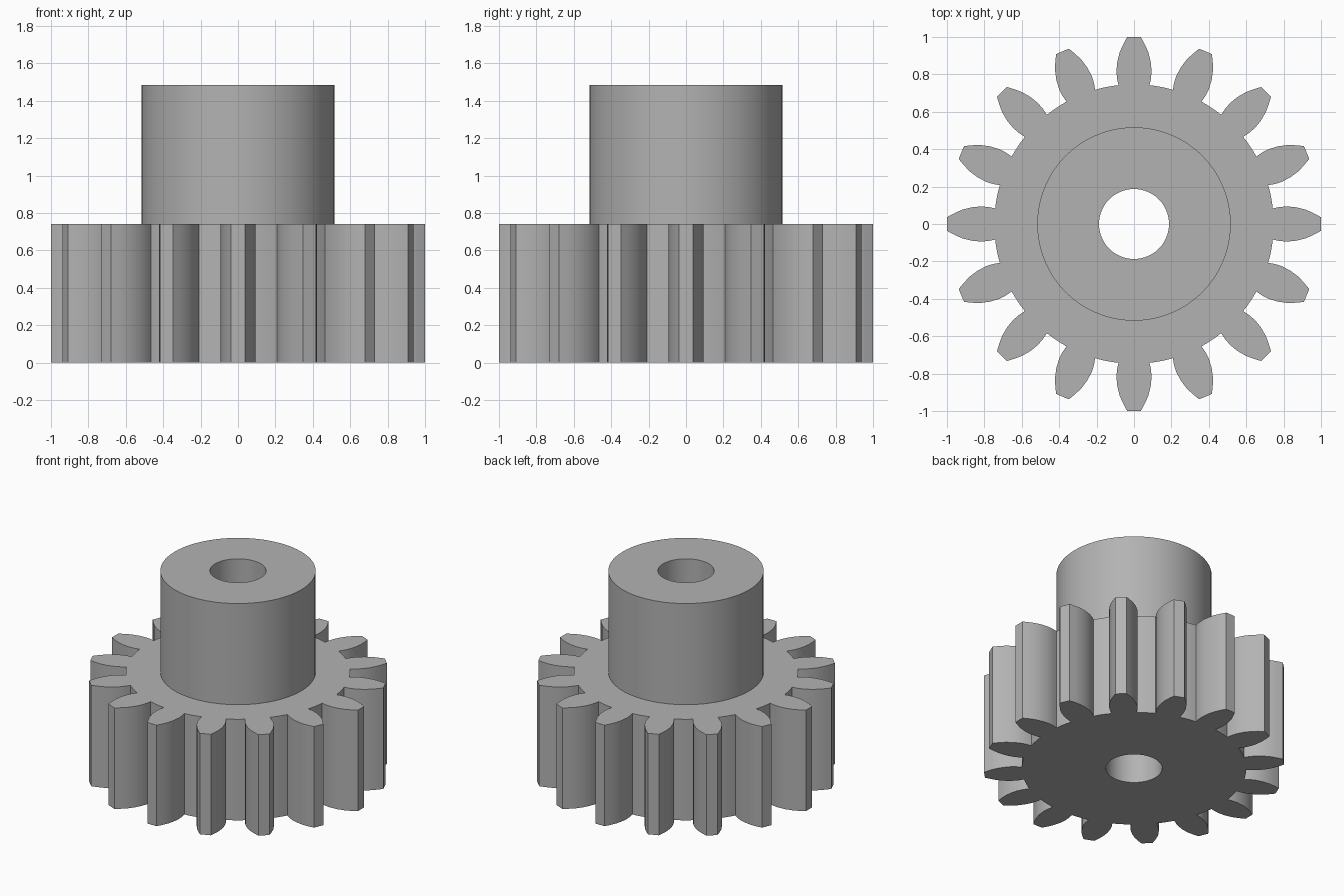
import bpy
import bmesh
from math import sin, cos, pi, radians, hypot, atan2

cube = bpy.data.objects.get("Cube")
if cube:
    bpy.data.objects.remove(cube, do_unlink=True)

TEETH = 16
GEAR_TOP, HUB_TOP = 0.742, 1.485
ROOT_R, HUB_R, BORE_R = 0.747, 0.517, 0.187
# Half tooth flank: (half width, distance from the axis), root to tip
FLANK = [(0.083, 0.742), (0.091, 0.78), (0.094, 0.82), (0.089, 0.87),
         (0.076, 0.92), (0.058, 0.96), (0.037, 0.999)]

# Single grey metal
metal = bpy.data.materials.new("grey_metal")
metal.use_nodes = True
grey = (0.45, 0.45, 0.45, 1)
metal.diffuse_color = grey
metal.node_tree.nodes["Principled BSDF"].inputs["Base Color"].default_value = grey


def polar(r, a):
    return r * cos(a), r * sin(a)


def circle(r, n=96):
    return [polar(r, 2 * pi * i / n) for i in range(n)]


def gear_outline():
    """Mirrored flanks for every tooth, joined by arcs along the root circle."""
    pitch = 2 * pi / TEETH
    tooth = [(-w, d) for w, d in FLANK] + FLANK[::-1]
    root_angle = atan2(*FLANK[0])
    pts = []
    for i in range(TEETH):
        a = i * pitch
        pts += [polar(hypot(w, d), a + atan2(w, d)) for w, d in tooth]
        gap = pitch - 2 * root_angle
        pts += [polar(ROOT_R, a + root_angle + gap * k / 4) for k in (1, 2, 3)]
    return pts


bm = bmesh.new()


def ring(points, z):
    """Closed loop of vertices and edges at one height."""
    vs = [bm.verts.new((x, y, z)) for x, y in points]
    es = [bm.edges.new((v, vs[(i + 1) % len(vs)])) for i, v in enumerate(vs)]
    return vs, es


def wall(low, high):
    a, b = low[0], high[0]
    for i in range(len(a)):
        j = (i + 1) % len(a)
        bm.faces.new((a[i], a[j], b[j], b[i]))


def cap(outer, inner, up):
    bmesh.ops.triangle_fill(bm, edges=outer[1] + inner[1],
                            use_beauty=True, normal=(0, 0, up))


outline = gear_outline()
gear_low, gear_high = ring(outline, 0), ring(outline, GEAR_TOP)
hub_low, hub_high = ring(circle(HUB_R), GEAR_TOP), ring(circle(HUB_R), HUB_TOP)
bore_low, bore_high = ring(circle(BORE_R), 0), ring(circle(BORE_R), HUB_TOP)

# Flat ends and the shoulder around the hub
cap(gear_low, bore_low, -1)
cap(gear_high, hub_low, 1)
cap(hub_high, bore_high, 1)

# Toothed rim, hub and through bore
wall(gear_low, gear_high)
wall(hub_low, hub_high)
wall(bore_low, bore_high)
bmesh.ops.recalc_face_normals(bm, faces=bm.faces[:])

mesh = bpy.data.meshes.new("gear_with_hub")
bm.to_mesh(mesh)
bm.free()
mesh.materials.append(metal)
gear = bpy.data.objects.new("gear_with_hub", mesh)
bpy.context.collection.objects.link(gear)

# Smooth curved walls, crisp corners
bpy.ops.object.select_all(action='DESELECT')
gear.select_set(True)
bpy.context.view_layer.objects.active = gear
bpy.ops.object.shade_smooth_by_angle(angle=radians(30))
